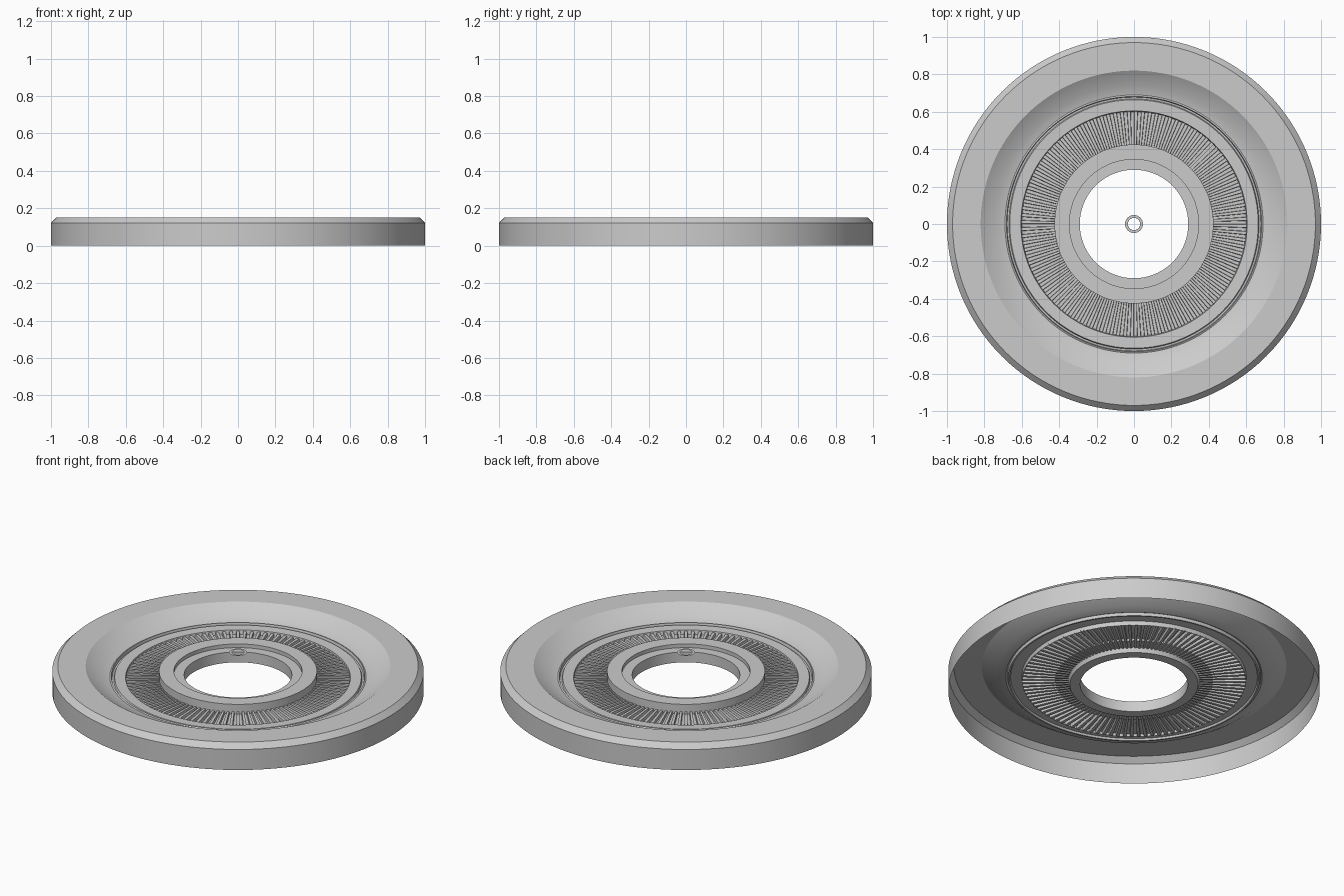
import bpy
import math

if "Cube" in bpy.data.objects:
    bpy.data.objects.remove(bpy.data.objects["Cube"])

SEG = 128


def make_object(name, verts, faces, angle=20):
    mesh = bpy.data.meshes.new(name)
    mesh.from_pydata(verts, [], faces)
    mesh.update()
    ob = bpy.data.objects.new(name, mesh)
    bpy.context.collection.objects.link(ob)
    bpy.ops.object.select_all(action='DESELECT')
    ob.select_set(True)
    bpy.context.view_layer.objects.active = ob
    bpy.ops.object.shade_smooth_by_angle(angle=math.radians(angle))
    return ob


def revolve(name, profile, closed=False, seg=SEG):
    """Spin an (r, z) profile around the z axis."""
    verts = []
    for r, z in profile:
        for j in range(seg):
            a = 2 * math.pi * j / seg
            verts.append((r * math.cos(a), r * math.sin(a), z))
    n = len(profile)
    faces = []
    for i in range(n if closed else n - 1):
        k = (i + 1) % n
        for j in range(seg):
            m = (j + 1) % seg
            faces.append((i * seg + j, i * seg + m, k * seg + m, k * seg + j))
    return make_object(name, verts, faces)


# Outer rim shell, open underneath, with the inner bowl slope
revolve("rim_shell", [(1.0, 0.0), (1.0, 0.122), (0.97, 0.152), (0.82, 0.152),
                      (0.74, 0.10), (0.69, 0.088)])

# Grooved collar between bowl and grille
revolve("grooved_collar", [(0.69, 0.088), (0.682, 0.092), (0.678, 0.075),
                           (0.669, 0.075), (0.664, 0.086), (0.605, 0.084),
                           (0.60, 0.06)])

# Radially ribbed grille
RIBS = 100
R_OUT, R_IN, Z_LOW, Z_HIGH = 0.602, 0.353, 0.06, 0.078
verts, faces = [], []
for k in range(RIBS):
    for frac, z in ((0.0, Z_LOW), (0.45, Z_LOW), (0.5, Z_HIGH), (0.95, Z_HIGH)):
        a = 2 * math.pi * (k + frac) / RIBS
        for r in (R_OUT, R_IN):
            verts.append((r * math.cos(a), r * math.sin(a), z))
cols = RIBS * 4
for j in range(cols):
    m = (j + 1) % cols
    faces.append((2 * j, 2 * m, 2 * m + 1, 2 * j + 1))
make_object("ribbed_grille", verts, faces)

# Stepped central hub with open bore
revolve("hub", [(0.425, 0.065), (0.425, 0.122), (0.345, 0.122), (0.345, 0.10),
                (0.29, 0.10), (0.29, 0.038), (0.345, 0.038), (0.355, 0.065)],
        closed=True)

# Small flat ring floating above the centre
revolve("centre_ring", [(0.048, 0.233), (0.033, 0.233)], seg=32)
